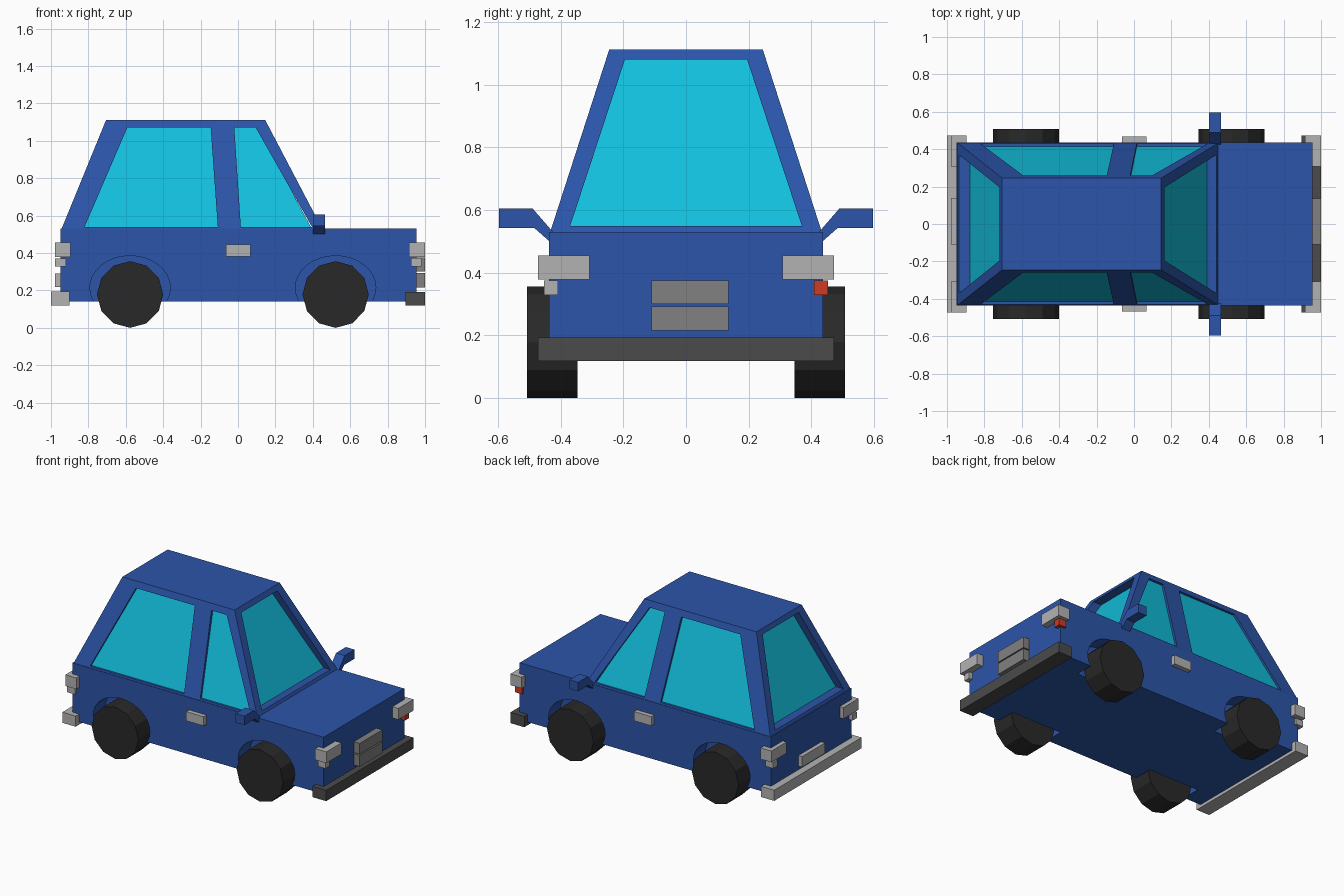
import bpy, bmesh, math

if "Cube" in bpy.data.objects:
    bpy.data.objects.remove(bpy.data.objects["Cube"])


def material(name, rgb):
    m = bpy.data.materials.new(name)
    m.diffuse_color = (*rgb, 1)
    m.use_nodes = True
    m.node_tree.nodes["Principled BSDF"].inputs["Base Color"].default_value = m.diffuse_color
    return m


BLUE = material("blue_paint", (0.025, 0.09, 0.40))
GLASS = material("cyan_glass", (0.006, 0.52, 0.72))
RUBBER = material("black_rubber", (0.022, 0.022, 0.022))
DARK = material("dark_grey", (0.07, 0.07, 0.07))
MID = material("mid_grey", (0.22, 0.22, 0.22))
LIGHT = material("light_grey", (0.45, 0.45, 0.45))
RED = material("red_lamp", (0.62, 0.045, 0.017))


def loft(name, rings, mat=None):
    """Closed solid between two rings of matching points."""
    bm = bmesh.new()
    a, b = [[bm.verts.new(p) for p in ring] for ring in rings]
    bm.faces.new(a)
    bm.faces.new(b)
    for i in range(len(a)):
        j = (i + 1) % len(a)
        bm.faces.new((a[i], a[j], b[j], b[i]))
    bmesh.ops.recalc_face_normals(bm, faces=bm.faces)
    mesh = bpy.data.meshes.new(name)
    bm.to_mesh(mesh)
    bm.free()
    ob = bpy.data.objects.new(name, mesh)
    bpy.context.collection.objects.link(ob)
    if mat:
        mesh.materials.append(mat)
    return ob


def prism(name, pts, axis, lo, hi, mat=None):
    """Extrude a (y,z) profile along x, or an (x,z) profile along y."""
    place = (lambda p, t: (t, p[0], p[1])) if axis == "x" else (lambda p, t: (p[0], t, p[1]))
    return loft(name, [[place(p, t) for p in pts] for t in (lo, hi)], mat)


def box(name, x, y, z, mat=None):
    return prism(name, [(x[0], z[0]), (x[1], z[0]), (x[1], z[1]), (x[0], z[1])], "y", *y, mat)


def frustum(name, x0, x1, y0, z0, tx0, tx1, ty, z1, mat):
    rect = lambda a, b, y, z: [(a, -y, z), (b, -y, z), (b, y, z), (a, y, z)]
    return loft(name, [rect(x0, x1, y0, z0), rect(tx0, tx1, ty, z1)], mat)


def ellipse(cx, cz, rx, rz, n):
    return [(cx + rx * math.cos(2 * math.pi * i / n), cz + rz * math.sin(2 * math.pi * i / n))
            for i in range(n)]


def cut(target, cutter):
    mod = target.modifiers.new("cut", "BOOLEAN")
    mod.operation, mod.solver, mod.object = "DIFFERENCE", "EXACT", cutter
    bpy.context.view_layer.objects.active = target
    bpy.ops.object.modifier_apply(modifier=mod.name)
    bpy.data.objects.remove(cutter)


SIDES = ((-1, "right"), (1, "left"))
AXLES = ((-0.577, "rear"), (0.522, "front"))


def span(s, a, b):
    return tuple(sorted((s * a, s * b)))


# Lower body with wheel arches, and the wheels
body = box("body", (-0.95, 0.955), (-0.437, 0.437), (0.14, 0.53), BLUE)
for cx, end in AXLES:
    for s, side in SIDES:
        cut(body, prism("arch_cutter", ellipse(cx, 0.215, 0.215, 0.17, 32), "y", *span(s, 0.31, 0.6), BLUE))
        prism(f"{end}_{side}_wheel", ellipse(cx, 0.178, 0.177, 0.178, 12), "y", *span(s, 0.347, 0.508), RUBBER)

# Cabin frame with window openings, and the glass set inside it
cabin = frustum("cabin_frame", -0.945, 0.453, 0.435, 0.525, -0.705, 0.145, 0.245, 1.112, BLUE)
cut(cabin, prism("rear_side_cutter", [(-0.82, 0.54), (-0.108, 0.54), (-0.146, 1.07), (-0.592, 1.07)], "y", -1, 1, BLUE))
cut(cabin, prism("front_side_cutter", [(0.015, 0.54), (0.395, 0.54), (0.095, 1.07), (-0.02, 1.07)], "y", -1, 1, BLUE))
cut(cabin, prism("screen_cutter", [(-0.37, 0.548), (0.37, 0.548), (0.195, 1.08), (-0.195, 1.08)], "x", -2, 2, BLUE))
frustum("window_glass", -0.888, 0.400, 0.422, 0.52, -0.648, 0.088, 0.232, 1.10, GLASS)

# Bumpers, grille and rear plate
box("front_bumper", (0.895, 1.0), (-0.473, 0.473), (0.118, 0.192), DARK)
box("rear_bumper", (-1.0, -0.9), (-0.473, 0.473), (0.12, 0.193), LIGHT)
for z in ((0.215, 0.292), (0.3, 0.375)):
    box("grille_bar", (0.93, 1.0), (-0.11, 0.135), z, MID)
box("rear_plate", (-0.978, -0.93), (-0.11, 0.14), (0.218, 0.29), LIGHT)

# Lamps, handles and mirrors on both sides
for s, side in SIDES:
    box(f"{side}_headlight", (0.915, 1.0), span(s, 0.308, 0.472), (0.378, 0.455), LIGHT)
    box(f"{side}_indicator", (0.925, 0.98), span(s, 0.408, 0.453), (0.328, 0.374), RED if s > 0 else LIGHT)
    box(f"{side}_tail_light", (-0.978, -0.895), span(s, 0.308, 0.472), (0.378, 0.455), LIGHT)
    box(f"{side}_reversing_light", (-0.978, -0.92), span(s, 0.408, 0.453), (0.328, 0.37), LIGHT)
    box(f"{side}_door_handle", (-0.065, 0.067), span(s, 0.42, 0.468), (0.382, 0.445), LIGHT)
    profile = [(0.425, 0.49), (0.485, 0.543), (0.597, 0.543), (0.597, 0.605), (0.49, 0.605), (0.425, 0.53)]
    prism(f"{side}_mirror", [(s * y, z) for y, z in profile], "x", 0.4, 0.466, BLUE)
